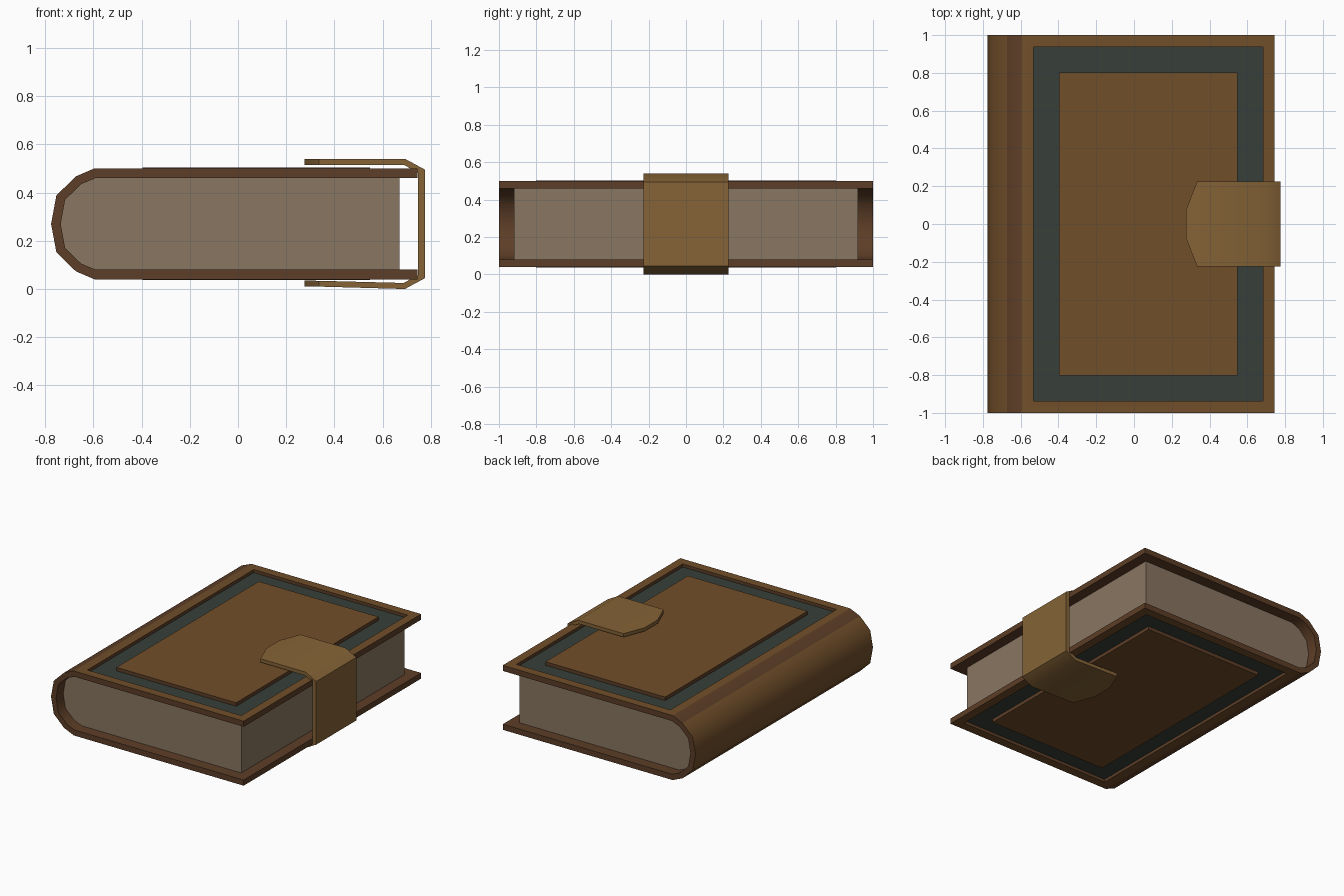
import bpy, bmesh

if "Cube" in bpy.data.objects:
    bpy.data.objects.remove(bpy.data.objects["Cube"])


def material(name, rgb):
    m = bpy.data.materials.new(name)
    m.diffuse_color = (*rgb, 1)
    m.use_nodes = True
    m.node_tree.nodes["Principled BSDF"].inputs["Base Color"].default_value = m.diffuse_color
    return m


LEATHER = material("leather", (0.165, 0.077, 0.023))
EDGE = material("dark_leather", (0.11, 0.048, 0.020))
INLAY = material("inlay", (0.038, 0.05, 0.041))
PAPER = material("paper", (0.25, 0.18, 0.12))
STRAP = material("strap", (0.235, 0.125, 0.037))


def finish(bm, name, mats, smooth=None):
    bmesh.ops.recalc_face_normals(bm, faces=bm.faces)
    me = bpy.data.meshes.new(name)
    bm.to_mesh(me)
    bm.free()
    for m in mats:
        me.materials.append(m)
    ob = bpy.data.objects.new(name, me)
    bpy.context.collection.objects.link(ob)
    if smooth:
        bpy.context.view_layer.objects.active = ob
        ob.select_set(True)
        bpy.ops.object.shade_smooth_by_angle(angle=smooth)
        ob.select_set(False)


def mirrored(half, mid=None):
    # reflect an upper half profile about the book's middle height
    return half + ([mid] if mid else []) + [(x, 0.54 - z, *w) for x, z, *w in reversed(half)]


def band(stations_out, stations_in, widths):
    # solid strip with rectangular cross-sections swept along a profile
    bm = bmesh.new()
    rings = []
    for (xo, zo), (xi, zi), w in zip(stations_out, stations_in, widths):
        rings.append([bm.verts.new(c) for c in
                      ((xo, -w, zo), (xo, w, zo), (xi, w, zi), (xi, -w, zi))])
    segs = []
    for a, b in zip(rings, rings[1:]):
        segs.append([bm.faces.new((a[k], a[(k + 1) % 4], b[(k + 1) % 4], b[k]))
                     for k in range(4)])
    bm.faces.new(rings[0])
    bm.faces.new(rings[-1])
    bmesh.ops.recalc_face_normals(bm, faces=bm.faces)
    return bm, segs


# Cover: two boards joined by a rounded spine
outer = mirrored([(0.745, 0.50), (-0.595, 0.50), (-0.672, 0.467), (-0.753, 0.388)], (-0.775, 0.27))
inner = mirrored([(0.745, 0.46), (-0.59, 0.46), (-0.65, 0.435), (-0.717, 0.37)], (-0.735, 0.27))
bm, segs = band(outer, inner, [1.0] * len(outer))
for f in bm.faces:
    f.material_index = 1
for s in segs[2:-2]:
    s[0].material_index = 0

# Sunken inlay frame and raised centre panel on both boards
for board in (segs[0][0], segs[-1][0]):
    board.material_index = 0

    def inset(t, d, ring_mat):
        r = bmesh.ops.inset_individual(bm, faces=[board], thickness=t, depth=d,
                                       use_even_offset=True)
        for f in r["faces"]:
            if f != board:
                f.material_index = ring_mat

    inset(0.063, 0, 0)
    inset(0, -0.022, 1)
    inset(0.135, 0, 2)
    inset(0, 0.025, 1)
finish(bm, "cover", [LEATHER, EDGE, INLAY], 0.65)

# Page block filling the inside of the cover
bm = bmesh.new()
prof = [(min(x, 0.67), z) for x, z in inner]
a = [bm.verts.new((x, -0.92, z)) for x, z in prof]
b = [bm.verts.new((x, 0.92, z)) for x, z in prof]
bm.faces.new(a)
bm.faces.new(b)
for i in range(len(a)):
    j = (i + 1) % len(a)
    bm.faces.new((a[i], a[j], b[j], b[i]))
finish(bm, "pages", [PAPER], 0.65)

# Closing strap with tapered tongues
s_out = mirrored([(0.275, 0.54), (0.335, 0.54), (0.692, 0.54), (0.775, 0.495)])
s_in = mirrored([(0.275, 0.515), (0.335, 0.515), (0.687, 0.515), (0.746, 0.483)])
half = [0.075, 0.226, 0.226, 0.226]
s_out[-2:] = [(0.335, 0.01), (0.275, 0.011)]
s_in[-2:] = [(0.335, 0.034), (0.275, 0.035)]
bm, _ = band(s_out, s_in, half + half[::-1])
finish(bm, "strap", [STRAP], 0.65)
